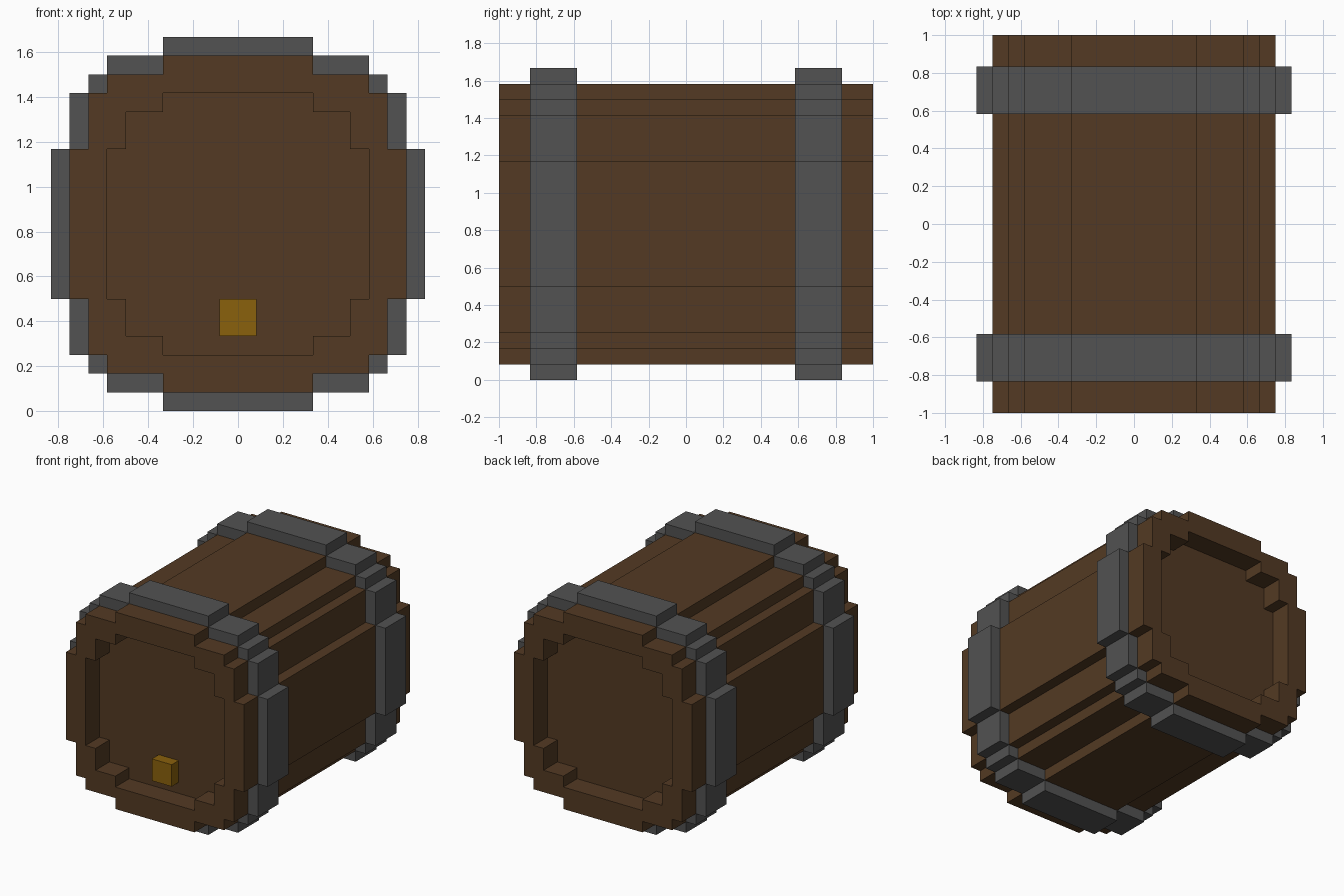
import bpy
import bmesh

U = 1 / 12          # grid step of the blocky style
CENTRE_Z = 10 * U   # height of the barrel axis

cube = bpy.data.objects.get("Cube")
if cube:
    bpy.data.objects.remove(cube, do_unlink=True)


def make_material(name, rgb):
    mat = bpy.data.materials.new(name)
    mat.use_nodes = True
    mat.diffuse_color = (*rgb, 1)
    mat.node_tree.nodes["Principled BSDF"].inputs["Base Color"].default_value = (*rgb, 1)
    return mat


wood = make_material("brown wood", (0.0865, 0.0423, 0.0168))
iron = make_material("grey iron", (0.0844, 0.0844, 0.0844))
brass = make_material("dark gold", (0.254, 0.119, 0.0037))


def stepped_loop(steps, scale=1.0):
    """Closed stair-stepped outline, mirrored from its upper right corner."""
    q = [steps[0]]
    for (x0, z0), (x1, z1) in zip(steps, steps[1:]):
        q += [(x0, z1), (x1, z1)]
    loop = (q + [(x, -z) for x, z in reversed(q)]
            + [(-x, -z) for x, z in q] + [(-x, z) for x, z in reversed(q)])
    return [(x * scale, z * scale) for x, z in loop]


def extrude_loops(name, loops, y0, y1, mat):
    """Fill the outline (further loops are holes) and extrude it along y."""
    bm = bmesh.new()
    edges = []
    for loop in loops:
        vs = [bm.verts.new((x * U, y0 * U, z * U + CENTRE_Z)) for x, z in loop]
        edges += [bm.edges.new((a, b)) for a, b in zip(vs, vs[1:] + vs[:1])]
    bmesh.ops.triangle_fill(bm, edges=edges, use_beauty=True, normal=(0, -1, 0))
    caps = bm.faces[:]
    geom = bmesh.ops.extrude_face_region(bm, geom=caps, use_keep_orig=True)["geom"]
    moved = [g for g in geom if isinstance(g, bmesh.types.BMVert)]
    bmesh.ops.translate(bm, verts=moved, vec=(0, (y1 - y0) * U, 0))
    bmesh.ops.recalc_face_normals(bm, faces=bm.faces[:])
    mesh = bpy.data.meshes.new(name)
    bm.to_mesh(mesh)
    bm.free()
    mesh.materials.append(mat)
    obj = bpy.data.objects.new(name, mesh)
    bpy.context.collection.objects.link(obj)
    return obj


# Corner steps in grid units: staves, recessed heads and hoops
STAVES = [(4, 9), (7, 8), (8, 7), (9, 4)]
HEAD = [(4, 7), (6, 6), (7, 4)]
HOOP = [(4, 10), (7, 9), (8, 8), (9, 7), (10, 4)]

# Hollow wooden body
extrude_loops("barrel_staves", [stepped_loop(STAVES), stepped_loop(HEAD)], -12, 12, wood)

# Recessed heads and iron hoops at both ends
for end, side in (("front", -1), ("back", 1)):
    extrude_loops(end + "_head", [stepped_loop(HEAD)], *sorted((side * 9, side * 10)), wood)
    extrude_loops(end + "_hoop", [stepped_loop(HOOP), stepped_loop(STAVES, 0.97)],
                  *sorted((side * 7, side * 10)), iron)

# Tap block low on the front head
extrude_loops("tap", [[(-1, -6), (1, -6), (1, -4), (-1, -4)]], -11, -10, brass)
